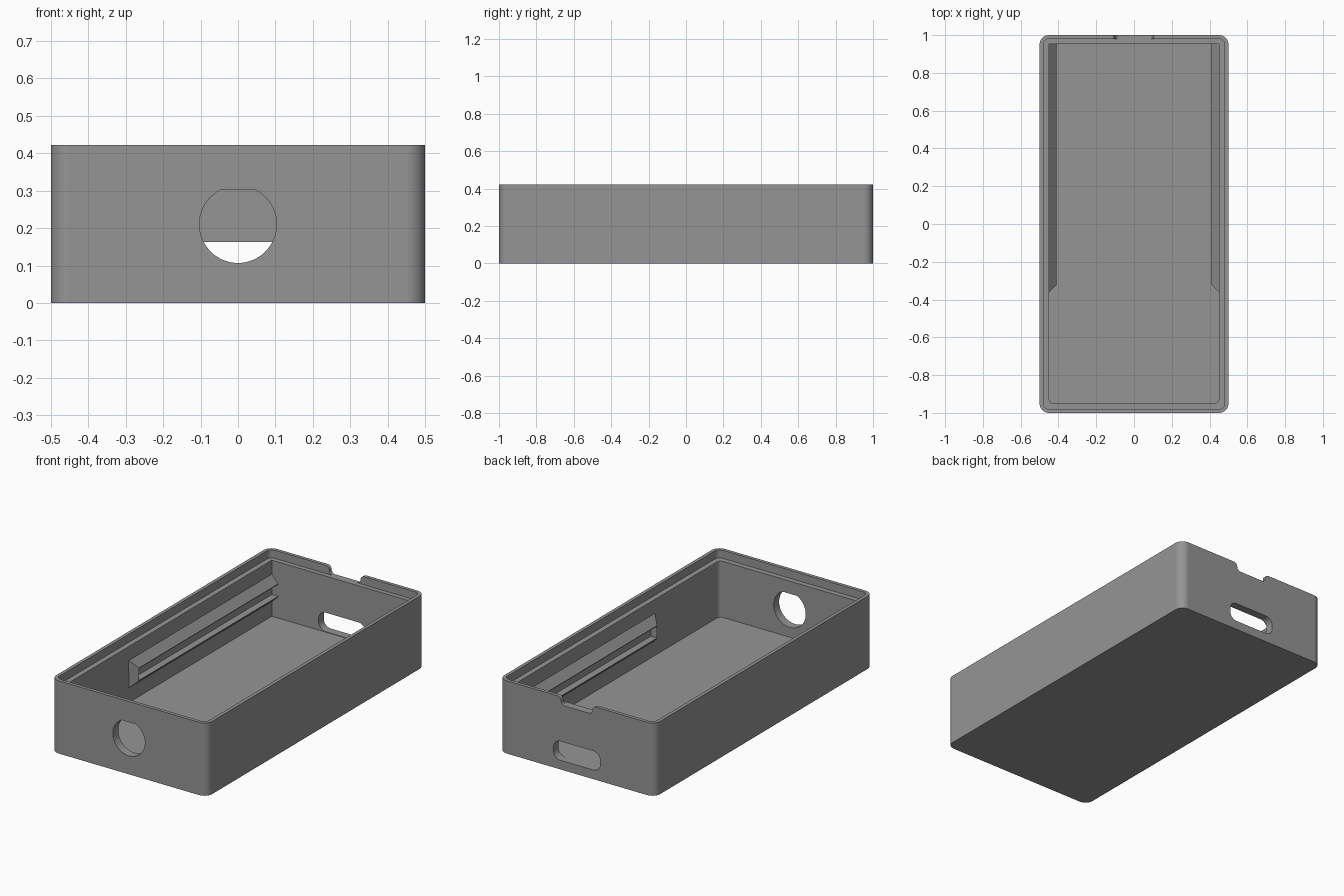
import bpy, bmesh, math
from mathutils import Vector

if "Cube" in bpy.data.objects:
    bpy.data.objects.remove(bpy.data.objects["Cube"])

grey = bpy.data.materials.new("plain grey")
grey.diffuse_color = (0.3, 0.3, 0.3, 1)
grey.use_nodes = True
grey.node_tree.nodes["Principled BSDF"].inputs["Base Color"].default_value = grey.diffuse_color


def rounded(x0, x1, y0, y1, radii, seg=10):
    """Rounded rectangle; radii from lower left, counterclockwise."""
    pts = []
    corners = [(x0, y0, 1, 1), (x1, y0, -1, 1), (x1, y1, -1, -1), (x0, y1, 1, -1)]
    for i, ((x, y, sx, sy), r) in enumerate(zip(corners, radii)):
        if r == 0:
            pts.append((x, y))
            continue
        for k in range(seg + 1):
            a = math.pi * (1 + i / 2 + k / seg / 2)
            pts.append((x + sx * r + r * math.cos(a), y + sy * r + r * math.sin(a)))
    return pts


def prism(name, pts, lo, hi, axis="z"):
    """Extrude a 2D outline along z, or an x-z outline along y."""
    bm = bmesh.new()
    place = (lambda p, t: Vector((p[0], p[1], t))) if axis == "z" else \
            (lambda p, t: Vector((p[0], t, p[1])))
    a = [bm.verts.new(place(p, lo)) for p in pts]
    b = [bm.verts.new(place(p, hi)) for p in pts]
    bm.faces.new(a)
    bm.faces.new(b)
    n = len(pts)
    for i in range(n):
        bm.faces.new((a[i], a[(i + 1) % n], b[(i + 1) % n], b[i]))
    bmesh.ops.recalc_face_normals(bm, faces=bm.faces)
    mesh = bpy.data.meshes.new(name)
    bm.to_mesh(mesh)
    bm.free()
    mesh.materials.append(grey)
    ob = bpy.data.objects.new(name, mesh)
    bpy.context.collection.objects.link(ob)
    return ob


def activate(ob):
    bpy.ops.object.select_all(action="DESELECT")
    ob.select_set(True)
    bpy.context.view_layer.objects.active = ob


def cut(ob, cutter):
    mod = ob.modifiers.new("cut", "BOOLEAN")
    mod.operation, mod.solver, mod.object = "DIFFERENCE", "EXACT", cutter
    activate(ob)
    bpy.ops.object.modifier_apply(modifier=mod.name)
    bpy.data.objects.remove(cutter)


H, FLOOR, LEDGE = 0.422, 0.05, 0.375

# Case body, hollowed, with a thin raised lip around the rim
case = prism("case_body", rounded(-.5, .5, -1, 1, [.05] * 4), 0, H)
cut(case, prism("cavity", rounded(-.45, .45, -.95, .953, [.025, .025, 0, 0]), FLOOR, 0.6))
cut(case, prism("lip_recess", rounded(-.48, .48, -.98, .98, [.03] * 4), LEDGE, 0.6))

# Round front opening with a flat top
R, CZ, TOP = 0.103, 0.21, 0.302
a0 = math.asin((TOP - CZ) / R)
arc = [math.pi - a0 + (math.pi + 2 * a0) * i / 56 for i in range(57)]
cut(case, prism("front_hole", [(R * math.cos(a), CZ + R * math.sin(a)) for a in arc],
                -1.1, -.9, "y"))

# Rounded slot in the back wall
cut(case, prism("back_slot", rounded(-.15, .15, .053, .163, [.045] * 4), .9, 1.1, "y"))

# Notch in the back lip: rounded foot, flared mouth
r = (H - LEDGE) / 2
side = []
for k in range(9):
    a = math.pi / 2 * k / 8
    side.append((.1 - r + r * math.sin(a), LEDGE + r - r * math.cos(a)))
for k in range(1, 9):
    a = math.pi / 2 * k / 8
    side.append((.1 + r - r * math.cos(a), LEDGE + r + r * math.sin(a)))
side.append((.1 + r, 0.5))
cut(case, prism("lip_notch", side + [(-x, z) for x, z in reversed(side)], .97, 1.1, "y"))

activate(case)
bpy.ops.object.shade_smooth_by_angle(angle=math.radians(30))
case.modifiers.new("even_shading", "WEIGHTED_NORMAL").keep_sharp = True

# Grooved board rails on both side walls, with an angled closed front end
for s, word in ((-1, "left"), (1, "right")):
    profile = [(.455, .294), (.45, .294), (.41, .248), (.41, .244), (.45, .244),
               (.45, .176), (.41, .176), (.41, .172), (.45, .135), (.455, .135)]
    prism(word + "_rail", [(s * x, z) for x, z in profile], -.32, .955, "y")
    # End stop: the closed outline, mitred back to the wall
    closed = [(.455, .294), (.45, .294), (.41, .248), (.41, .172), (.45, .135), (.455, .135)]
    stop = prism(word + "_rail_stop", [(s * x, z) for x, z in closed], -.36, -.32, "y")
    for v in stop.data.vertices:
        if v.co.y < -.34:
            v.co.y = -.32 - min(.04, abs(v.co.x) - .41)
    # Merge the collapsed tip edge
    bm = bmesh.new()
    bm.from_mesh(stop.data)
    bmesh.ops.remove_doubles(bm, verts=bm.verts, dist=1e-5)
    bm.to_mesh(stop.data)
    bm.free()
